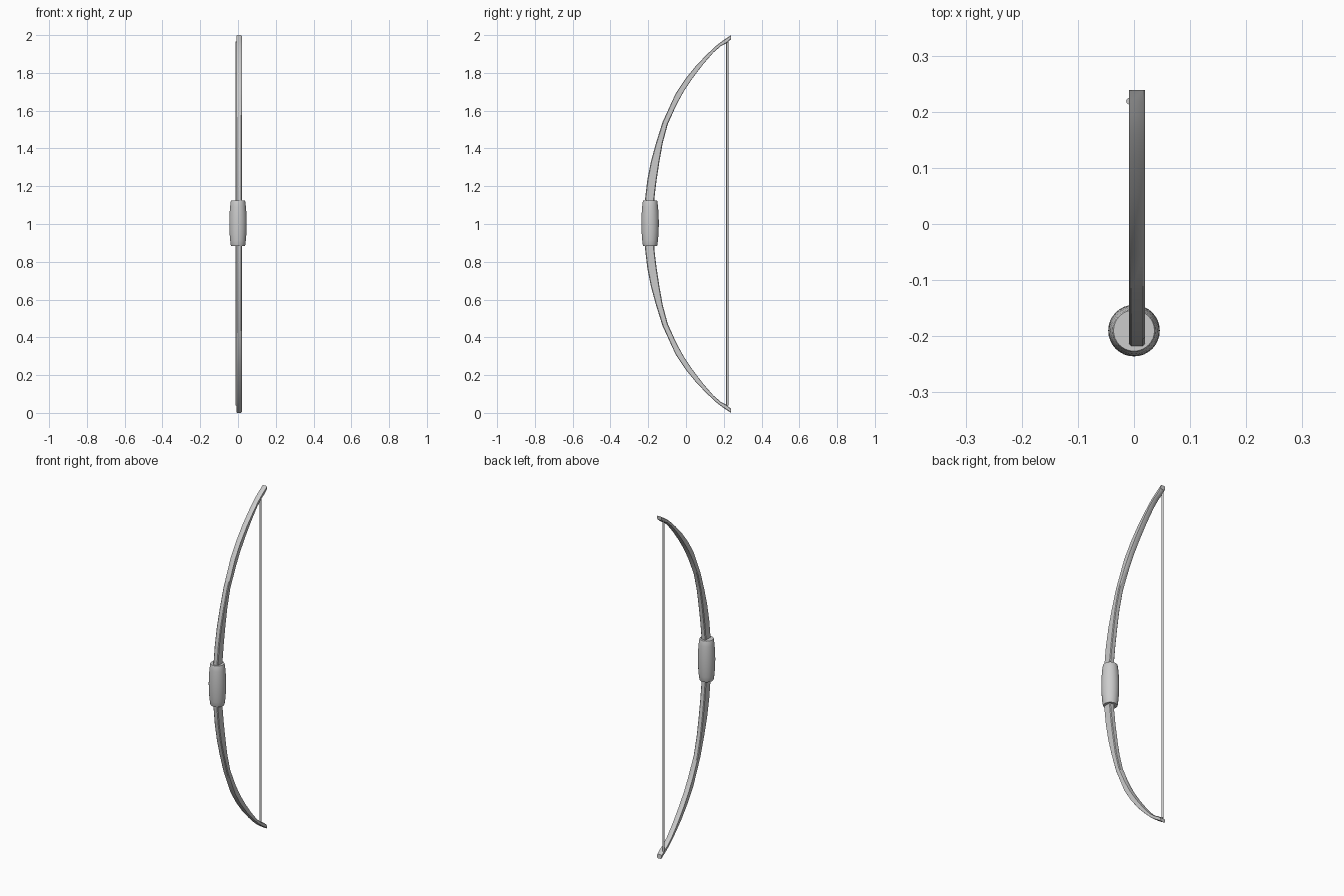
import bpy, bmesh, math

if "Cube" in bpy.data.objects:
    bpy.data.objects.remove(bpy.data.objects["Cube"])

def loft(name, rings, closed_caps=True):
    """Skin a list of equal-length vertex rings and cap both ends."""
    bm = bmesh.new()
    loops = [[bm.verts.new(p) for p in ring] for ring in rings]
    n = len(loops[0])
    for a, b in zip(loops, loops[1:]):
        for i in range(n):
            j = (i + 1) % n
            bm.faces.new((a[i], a[j], b[j], b[i]))
    if closed_caps:
        bm.faces.new(loops[0][::-1])
        bm.faces.new(loops[-1])
    bmesh.ops.recalc_face_normals(bm, faces=bm.faces)
    mesh = bpy.data.meshes.new(name)
    bm.to_mesh(mesh)
    bm.free()
    ob = bpy.data.objects.new(name, mesh)
    bpy.context.collection.objects.link(ob)
    bpy.context.view_layer.objects.active = ob
    bpy.ops.object.select_all(action='DESELECT')
    ob.select_set(True)
    bpy.ops.object.shade_smooth_by_angle(angle=math.radians(35))
    return ob

def lathe(name, x, y, profile, sides):
    """Stack circles of (z, radius) about a vertical axis."""
    return loft(name, [[(x + r * math.cos(2 * math.pi * i / sides),
                         y + r * math.sin(2 * math.pi * i / sides), z)
                        for i in range(sides)] for z, r in profile])

# Bow stave: (outer y, outer z, inner y, inner z), z measured from the middle
half = [(-.218, .06, -.168, .06), (-.217, .13, -.168, .13),
        (-.205, .232, -.156, .23), (-.186, .33, -.140, .335),
        (-.160, .425, -.123, .43), (-.124, .54, -.096, .53),
        (-.055, .69, -.050, .632), (-.002, .77, -.010, .705),
        (.055, .84, .037, .775), (.110, .897, .092, .847),
        (.160, .944, .145, .908), (.195, .971, .185, .942),
        (.218, .986, .212, .956), (.239, 1.0, .237, .977)]
half_sections = half
stations = [(a, -b, c, -d) for a, b, c, d in reversed(half_sections)] + half_sections

# Bevelled rectangular cross-section between the outer and inner edges
X0, X1, CH = -.009, .020, .004
rings = []
for yo, zo, yi, zi in stations:
    t = min(.25, CH / math.hypot(yi - yo, zi - zo))
    def at(x, k):
        return (x, yo + (yi - yo) * k, 1 + zo + (zi - zo) * k)
    rings.append([at(X0 + CH, 0), at(X1 - CH, 0), at(X1, t), at(X1, 1 - t),
                  at(X1 - CH, 1), at(X0 + CH, 1), at(X0, 1 - t), at(X0, t)])
loft("bow_stave", rings)

# Barrel-shaped grip
lathe("grip", 0, -.190,
      [(.884, .0365), (.889, .0385), (.915, .0418), (.945, .0442), (.975, .0456),
       (1.004, .046), (1.033, .0456), (1.063, .0442), (1.093, .0418),
       (1.119, .0385), (1.124, .0365)], 32)

# Bowstring
lathe("bowstring", -.008, .219, [(.038, .006), (1.966, .006)], 12)
